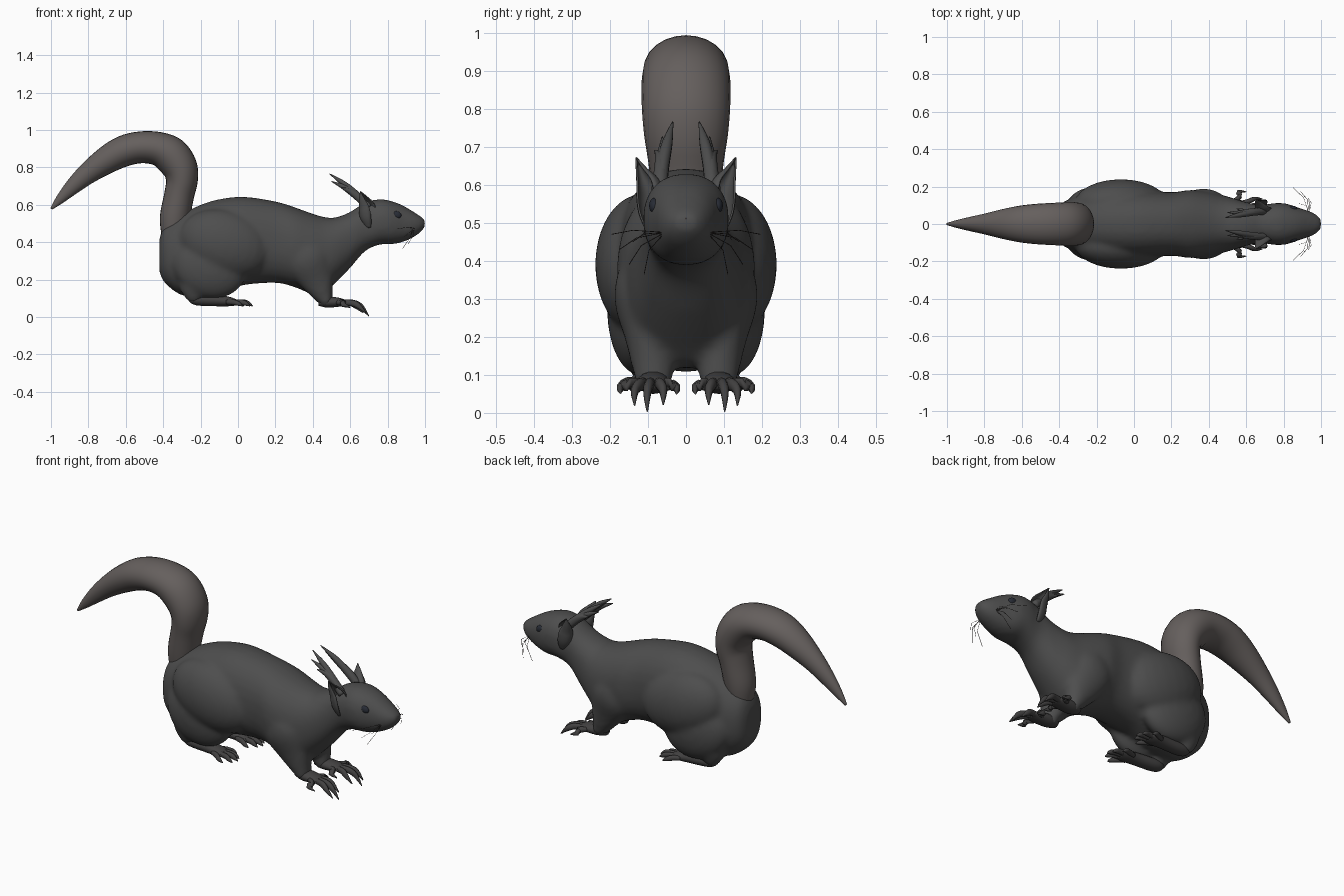
import bpy, bmesh, math
from mathutils import Vector, Matrix


def material(name, rgb):
    m = bpy.data.materials.new(name)
    m.diffuse_color = (*rgb, 1)
    return m


FUR = material("fur", (0.075, 0.075, 0.075))
TAIL = material("tail_fur", (0.13, 0.115, 0.11))
PAW = material("paw_skin", (0.055, 0.053, 0.053))
EYE = material("eye_dark", (0.02, 0.024, 0.035))
NOSE = material("nose_dark", (0.035, 0.027, 0.025))


def spline(secs, steps):
    # Catmull-Rom resampling of section tuples
    p = [Vector(s) for s in secs]
    out = []
    for i in range(len(p) - 1):
        a, b, c, d = p[max(i - 1, 0)], p[i], p[i + 1], p[min(i + 2, len(p) - 1)]
        for k in range(steps):
            t = k / steps
            out.append(0.5 * (2 * b + (c - a) * t + (2 * a - 5 * b + 4 * c - d) * t * t
                              + (3 * b - a - 3 * c + d) * t ** 3))
    return out + [p[-1]]


def loft(bm, secs, axis=None, n=20, steps=4, power=1.0, arc=None):
    # sections are (x, y, z, in-plane radius, sideways radius)
    pts = spline(secs, steps)
    rings = []
    for i, q in enumerate(pts):
        c = Vector(q[:3])
        t = axis or Vector(pts[min(i + 1, len(pts) - 1)][:3]) - Vector(pts[max(i - 1, 0)][:3])
        up = Vector((0, 1, 0)).cross(t).normalized()
        side = t.cross(up).normalized()
        ring = []
        for k in range(n):
            a = 2 * math.pi * k / n
            if arc:
                a = math.radians(arc[0] + (arc[1] - arc[0]) * k / (n - 1))
            cs, sn = math.cos(a), math.sin(a)
            u = math.copysign(abs(cs) ** power, cs) * max(q[3], 0.001)
            v = math.copysign(abs(sn) ** power, sn) * max(q[4], 0.001)
            ring.append(bm.verts.new(c + up * u + side * v))
        rings.append(ring)
    for r0, r1 in zip(rings, rings[1:]):
        for k in range(n - 1 if arc else n):
            j = (k + 1) % n
            bm.faces.new((r0[k], r0[j], r1[j], r1[k]))
    if not arc:
        bm.faces.new(rings[0])
        bm.faces.new(rings[-1])


def ball(bm, loc, rad, tilt=0):
    m = Matrix.Translation(loc) @ Matrix.Rotation(tilt, 4, 'Y') @ Matrix.Diagonal((*rad, 1))
    bmesh.ops.create_uvsphere(bm, u_segments=24, v_segments=14, radius=1, matrix=m)


def finish(bm, name, mat, mirror=False):
    bmesh.ops.recalc_face_normals(bm, faces=bm.faces)
    for f in bm.faces:
        f.smooth = True
    me = bpy.data.meshes.new(name)
    bm.to_mesh(me)
    bm.free()
    ob = bpy.data.objects.new(name, me)
    bpy.context.collection.objects.link(ob)
    me.materials.append(mat)
    if mirror:
        md = ob.modifiers.new("mirror", 'MIRROR')
        md.use_axis = (False, True, False)
        md.use_mirror_merge = False
    return ob


# body: torso, neck and head in one loft (x, bottom, top, half width)
profile = [(-0.42, 0.24, 0.42, 0.06), (-0.39, 0.18, 0.49, 0.11), (-0.3, 0.115, 0.55, 0.15),
           (-0.2, 0.11, 0.6, 0.17), (-0.1, 0.13, 0.63, 0.18), (0.03, 0.17, 0.643, 0.18),
           (0.2, 0.182, 0.618, 0.17), (0.3, 0.16, 0.588, 0.182), (0.4, 0.12, 0.552, 0.172),
           (0.46, 0.125, 0.535, 0.158), (0.52, 0.18, 0.532, 0.142), (0.6, 0.262, 0.562, 0.117),
           (0.68, 0.352, 0.613, 0.103), (0.76, 0.387, 0.63, 0.113), (0.82, 0.388, 0.62, 0.108),
           (0.88, 0.4, 0.598, 0.087), (0.93, 0.422, 0.568, 0.072), (0.97, 0.447, 0.543, 0.054),
           (1.0, 0.48, 0.522, 0.03)]
bm = bmesh.new()
loft(bm, [(x, 0, (b + t) / 2, (t - b) / 2, w) for x, b, t, w in profile],
     axis=Vector((1, 0, 0)), n=28, power=0.88)
for s in (-1, 1):
    # haunch, lower thigh, upper arm and forearm
    ball(bm, (-0.07, 0.115 * s, 0.39), (0.25, 0.125, 0.18), 0.3)
    ball(bm, (-0.15, 0.12 * s, 0.27), (0.2, 0.088, 0.17), 0.3)
    loft(bm, [(-0.19, 0.12 * s, 0.25, 0.12, 0.075), (-0.23, 0.11 * s, 0.16, 0.09, 0.055),
              (-0.235, 0.1 * s, 0.085, 0.035, 0.035)])
    loft(bm, [(0.33, 0.11 * s, 0.4, 0.07, 0.055), (0.37, 0.115 * s, 0.31, 0.12, 0.075),
              (0.42, 0.1 * s, 0.2, 0.092, 0.06), (0.455, 0.087 * s, 0.12, 0.056, 0.055),
              (0.48, 0.085 * s, 0.065, 0.03, 0.045)])
body = finish(bm, "body", FUR)
rm = body.modifiers.new("blend", 'REMESH')
rm.mode = 'VOXEL'
rm.voxel_size = 0.012
rm.use_smooth_shade = True
sm = body.modifiers.new("soften", 'SMOOTH')
sm.iterations = 12
sm.factor = 0.5

# tail: rises from the rump and curls backwards
bm = bmesh.new()
tail = [(-0.345, 0.44, 0.065, 0.07), (-0.338, 0.53, 0.08, 0.085), (-0.315, 0.65, 0.08, 0.098),
        (-0.3, 0.73, 0.085, 0.11), (-0.312, 0.8, 0.095, 0.116), (-0.36, 0.865, 0.1, 0.117),
        (-0.43, 0.9, 0.09, 0.113), (-0.52, 0.907, 0.085, 0.108), (-0.61, 0.887, 0.083, 0.098),
        (-0.7, 0.84, 0.074, 0.08), (-0.8, 0.77, 0.058, 0.055), (-0.88, 0.7, 0.043, 0.037),
        (-0.95, 0.63, 0.025, 0.02), (-0.998, 0.578, 0.006, 0.006)]
loft(bm, [(x, 0, z, r, w) for x, z, r, w in tail], n=24)
finish(bm, "tail", TAIL)

# hind feet: long sole and clawed toes
bm = bmesh.new()
loft(bm, [(-0.26, 0.1, 0.1, 0.015, 0.02), (-0.22, 0.1, 0.092, 0.03, 0.035),
          (-0.1, 0.105, 0.087, 0.03, 0.037), (-0.03, 0.107, 0.08, 0.022, 0.042),
          (0.0, 0.107, 0.075, 0.01, 0.035)])
for y0, y1, tip in ((0.075, 0.05, 0.03), (0.092, 0.083, 0.065), (0.107, 0.112, 0.078),
                    (0.125, 0.143, 0.065), (0.138, 0.172, 0.025)):
    loft(bm, [(-0.06, y0, 0.08, 0.013, 0.012), (tip - 0.05, (y0 + y1) / 2, 0.079, 0.015, 0.012),
              (tip - 0.02, y1, 0.07, 0.011, 0.01), (tip, y1, 0.058, 0.002, 0.002)], n=10, steps=3)
finish(bm, "hind_feet", PAW, True)

# front feet: palm and spread, drooping claws
bm = bmesh.new()
loft(bm, [(0.43, 0.085, 0.08, 0.02, 0.025), (0.48, 0.086, 0.08, 0.03, 0.04),
          (0.55, 0.09, 0.078, 0.022, 0.042), (0.59, 0.09, 0.072, 0.01, 0.032)])
for y0, y1, x, z in ((0.062, 0.025, 0.6, 0.05), (0.076, 0.06, 0.67, 0.022),
                     (0.09, 0.102, 0.7, 0.004), (0.105, 0.135, 0.685, 0.02),
                     (0.12, 0.172, 0.6, 0.052)):
    loft(bm, [(0.53, y0, 0.078, 0.013, 0.012), ((0.53 + x) / 2, (y0 + y1) / 2, 0.075, 0.017, 0.013),
              (x - 0.04, y1, 0.052 + z * 0.3, 0.014, 0.011), (x, y1, z, 0.002, 0.002)], n=10, steps=3)
finish(bm, "front_feet", PAW, True)

# ears: open pointed cups
bm = bmesh.new()
loft(bm, [(0.705, 0.085, 0.48, 0.025, 0.02), (0.7, 0.092, 0.53, 0.046, 0.034),
          (0.69, 0.095, 0.585, 0.046, 0.037), (0.67, 0.115, 0.632, 0.026, 0.018),
          (0.655, 0.131, 0.672, 0.002, 0.002)], n=14, arc=(75, 345))
ears = finish(bm, "ears", FUR, True)
so = ears.modifiers.new("thickness", 'SOLIDIFY')
so.thickness = 0.005

# ear tufts: swept-back pointed strands
bm = bmesh.new()
for y, x, z in ((0.035, 0.49, 0.765), (0.062, 0.5, 0.725), (0.082, 0.55, 0.69)):
    loft(bm, [(0.7, 0.07, 0.585, 0.02, 0.022), (0.645, 0.06 + y * 0.08, 0.64, 0.022, 0.018),
              ((0.645 + x) / 2, 0.035 + y * 0.4, (0.64 + z) / 2 + 0.008, 0.015, 0.014),
              (x, y, z, 0.002, 0.002)], n=10)
finish(bm, "ear_tufts", FUR, True)

# eyes and nose
bm = bmesh.new()
ball(bm, (0.848, 0.083, 0.545), (0.026, 0.014, 0.02), 0.3)
finish(bm, "eyes", EYE, True)
bm = bmesh.new()
ball(bm, (0.98, 0, 0.508), (0.018, 0.022, 0.016))
finish(bm, "nose", NOSE)

# whiskers
cu = bpy.data.curves.new("whiskers", 'CURVE')
cu.dimensions = '3D'
cu.bevel_depth = 0.001
cu.bevel_resolution = 0
for s in (-1, 1):
    for tip in ((0.85, 0.195, 0.47), (0.89, 0.175, 0.43), (0.91, 0.15, 0.39),
                (0.88, 0.11, 0.365), (0.93, 0.14, 0.45)):
        root, end = Vector((0.935, 0.055, 0.475)), Vector(tip)
        mid = (root + end) / 2 + Vector((0.015, 0.015, 0.008))
        sp = cu.splines.new('POLY')
        sp.points.add(2)
        for pt, v in zip(sp.points, (root, mid, end)):
            pt.co = (v.x, v.y * s, v.z, 1)
cu.materials.append(NOSE)
bpy.context.collection.objects.link(bpy.data.objects.new("whiskers", cu))
